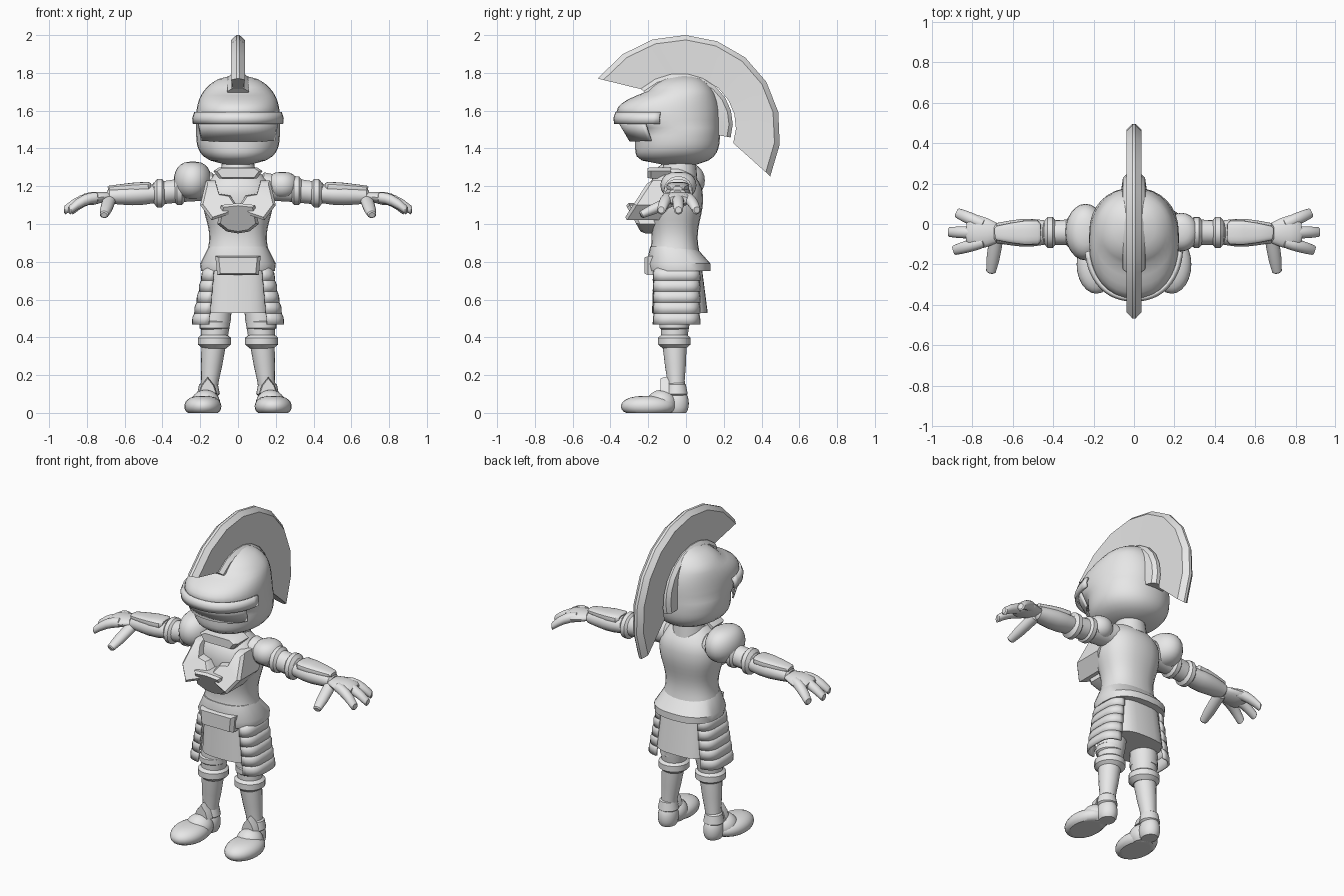
import bpy, bmesh
from math import sin, cos, pi, radians, copysign
from mathutils import Vector

cube = bpy.data.objects.get("Cube")
if cube:
    bpy.data.objects.remove(cube)

shade = 0.8
grey = bpy.data.materials.new("plain_grey")
grey.use_nodes = True
grey.diffuse_color = (shade, shade, shade, 1)
shader = grey.node_tree.nodes["Principled BSDF"]
shader.inputs["Base Color"].default_value = grey.diffuse_color
X, Y, Z = Vector((1, 0, 0)), Vector((0, 1, 0)), Vector((0, 0, 1))
parts = []


def lerp(start, end, t):
    return start + (end - start) * t


def skin(name, rows, mirror=False, closed=True, thickness=0):
    """Join rows of points into a surface, capped when closed."""
    bm = bmesh.new()
    rings = [[bm.verts.new(point) for point in row] for row in rows]
    count = len(rings[0])
    for lower, upper in zip(rings, rings[1:]):
        for i in range(count if closed else count - 1):
            j = (i + 1) % count
            bm.faces.new((lower[i], lower[j], upper[j], upper[i]))
    if closed:
        bm.faces.new(rings[0])
        bm.faces.new(rings[-1])
    bmesh.ops.recalc_face_normals(bm, faces=bm.faces)
    mesh = bpy.data.meshes.new(name)
    bm.to_mesh(mesh)
    bm.free()
    mesh.materials.append(grey)
    part = bpy.data.objects.new(name, mesh)
    bpy.context.collection.objects.link(part)
    if thickness:
        solid = part.modifiers.new("thickness", 'SOLIDIFY')
        solid.thickness = thickness
        solid.offset = 0
    if mirror:
        part.modifiers.new("mirror", 'MIRROR')
    parts.append(part)


def ring(centre, side, up, power=1, steps=24, arc=None):
    """Superellipse around a centre, or an arc of one given in degrees."""
    start, end = arc or (0, 360)
    points = []
    for i in range(steps + 1 if arc else steps):
        angle = radians(lerp(start, end, i / steps))
        c, s = cos(angle), sin(angle)
        points.append(centre + side * copysign(abs(c) ** power, c)
                      + up * copysign(abs(s) ** power, s))
    return points


def body(name, rows, x=0, mirror=False, thickness=0, **shape):
    """Stack of level rings; rows are (height, half width, front, back)."""
    rings = [ring(Vector((x, (front + back) / 2, z)), X * width, Y * (back - front) / 2, **shape)
             for z, width, front, back in rows]
    skin(name, rings, mirror, "arc" not in shape, thickness)


def limb(name, start, end, radii, flat=1, sag=0, power=1):
    """Mirrored round-ended tube with evenly spaced radii."""
    start, end = Vector(start), Vector(end)
    along = (end - start).normalized()
    side = along.cross(Y if abs(along.z) > abs(along.x) + abs(along.y) else Z).normalized()
    up = side.cross(along)
    last = len(radii) - 1
    stations = [(lerp(start, end, i / last) - Z * sag * (i / last) ** 2, r)
                for i, r in enumerate(radii)]
    stations.insert(0, (start - along * radii[0] / 4, radii[0] * 0.7))
    stations.append((stations[-1][0] + along * radii[-1] / 4, radii[-1] * 0.7))
    skin(name, [ring(c, side * r, up * r * flat, power, steps=18) for c, r in stations], mirror=True)


def roll(name, at, axis, radius, width):
    """Padded band around a limb."""
    at = Vector(at)
    limb(name, at - axis * width / 2, at + axis * width / 2, (radius, radius))


def ball(name, at, size, mirror=False, power=1, layers=12):
    """Ellipsoid, flattened where it meets the ground."""
    at, rows = Vector(at), []
    for i in range(layers + 1):
        tilt = lerp(-1.5, 1.5, i / layers)
        spread = cos(tilt) ** power
        row = ring(at + Z * size[2] * sin(tilt), X * size[0] * spread, Y * size[1] * spread)
        rows.append([(p.x, p.y, max(p.z, 0)) for p in row])
    skin(name, rows, mirror)


def plate(name, half, back, front, level=0, lean=0, mirror=False):
    """Bevelled armour plate from half an x-z outline, its face leaning back."""
    outline = half if mirror else half + [(-x, z) for x, z in reversed(half) if x]
    middle = sum((Vector(p) for p in outline), Vector((0, 0))) / len(outline)
    rows = []
    for depth, scale in ((back, 1), (front + 0.02, 1), (front, 0.85)):
        points = [middle.lerp(Vector(p), scale) for p in outline]
        rows.append([(p.x, depth + lean * (p.y - level), p.y) for p in points])
    skin(name, rows, mirror)


# Helmet: domed skull with a visor bulging forward at brow height
dome, middle, height, layers = [], 1.55, 0.24, 22
for i in range(layers + 1):
    t = lerp(-0.98, 0.995, i / layers)
    swell = (1 - abs(t) ** (2.5 if t > 0 else 5)) ** 0.5
    jaw = swell if t > 0 else (1 - abs(t) ** 12) ** 0.5
    visor = max(0, 1 - ((t - 0.2) / 0.42) ** 2) * 0.12
    reach = jaw * (0.25 if t > 0 else 0.27) + visor
    dome.append((middle + height * t, swell * 0.222, -reach, swell * 0.18))
body("helmet", dome, power=0.92, steps=32)
body("visor_brow", [(middle + lift, 0.24 - abs(lift) / 3, abs(lift) / 3 - 0.38, 0.18)
                    for lift in (-0.02, 0.01, 0.04)],
     power=0.9, arc=(187, 353), thickness=0.015)
body("visor_face", [(middle, 0.23, -0.36, 0.16), (1.44, 0.21, -0.295, 0.12)],
     power=0.9, arc=(205, 335), thickness=0.01)

# Crest: faceted blade and its base swept around the skull
crest, base, segments = [], [], 9
hub = Z * 1.5
for i in range(segments + 1):
    t = i / segments

    def ray(start, end):
        angle = radians(lerp(start, end, t))
        return Y * cos(angle) + Z * sin(angle)

    tip = ray(150, -29) * (0.49 + 0.05 * (1 - t) ** 4 + 0.02 * t ** 4)
    root = ray(136, -16) * lerp(0.3, 0.26, t)
    half = [(root, 0.028), (root.lerp(tip, 0.88), 0.036), (tip, 0.008)]
    crest.append([hub + p - X * w for p, w in half] + [hub + p + X * w for p, w in half[::-1]])
    out, top = ray(138, -10), lerp(0.322, 0.24, t)
    half = [(out * (top - 0.09), 0.065), (out * (top - 0.02), 0.055), (out * top, 0.035)]
    base.append([hub + p - X * w for p, w in half] + [hub + p + X * w for p, w in half[::-1]])
skin("crest", crest)
skin("crest_base", base)

# Torso: chest and waist follow one wave, tapering to the neck
body("neck", [(1.24, 0.1, -0.14, 0.06), (1.35, 0.08, -0.11, 0.05)])
trunk, layers = [], 14
for i in range(layers + 1):
    z = lerp(0.82, 1.29, i / layers)
    taper = 1 - 0.4 * (max(0, z - 1.18) / 0.11) ** 2
    width = (0.17 + 0.018 * sin(pi * (z - 1.03) / 0.2)) * taper
    trunk.append((z, width, -0.06 - width * 0.8, width * 0.8 - 0.06))
body("torso", trunk, power=0.85)
plate("collar_plate", [(0.1, 1.3), (0.13, 1.28), (0.1, 1.24)], back=-0.08, front=-0.205)
plate("breast_plate", [(0, 1.09), (0.04, 1.15), (0.1, 1.16), (0.12, 1.23), (0.17, 1.23),
                       (0.2, 1.1), (0.14, 1.02), (0.05, 1.05)],
      back=-0.1, front=-0.3, level=1.07, lean=0.65, mirror=True)
plate("belly_plate", [(0, 1.11), (0.09, 1.1), (0.11, 1), (0.06, 0.96), (0, 0.95)],
      back=-0.15, front=-0.285, level=1.04, lean=-0.55)

# Belt and skirt
body("belt", [(0.88, 0.155, -0.19, 0.05), (0.79, 0.2, -0.21, 0.13),
              (0.75, 0.195, -0.2, 0.13), (0.75, 0.15, -0.16, 0.09)], power=0.8)
plate("belt_buckle", [(0.12, 0.83), (0.11, 0.73)], back=-0.15, front=-0.22)
body("skirt", [(0.8, 0.155, -0.17, 0.08), (0.53, 0.17, -0.18, 0.115)], power=0.65, steps=28)
for i in range(5):
    top, width = 0.765 - 0.058 * i, 0.095 + 0.012 * i
    body(f"thigh_slat_{i + 1}",
         [(top - drop, width + flare, -0.165 - flare / 2, 0.065 + flare / 2)
          for drop, flare in ((0, 0), (0.03, 0.013), (0.065, 0.015))],
         x=0.08, mirror=True, thickness=0.012, power=0.55, arc=(-76, 76), steps=14)

# Legs with padded knees
knee, ankle = Vector((0.125, -0.062, 0.4)), Vector((0.156, -0.05, 0.1))
limb("thigh", (0.11, -0.05, 0.6), knee, (0.08, 0.08, 0.07))
roll("upper_knee_roll", knee + Z * 0.065, Z, radius=0.08, width=0.03)
roll("lower_knee_roll", knee - Z * 0.02, Z, radius=0.088, width=0.035)
limb("calf", knee, ankle, (0.068, 0.062, 0.056, 0.047, 0.045))

# Boots
ball("boot_heel", ankle - Z * 0.05, (0.056, 0.065, 0.08), mirror=True, power=0.8)
ball("boot_toe", (0.186, -0.2, 0.035), (0.098, 0.145, 0.055), mirror=True, power=0.7)
ball("boot_instep", (0.172, -0.13, 0.05), (0.078, 0.08, 0.072), mirror=True)
limb("boot_cuff", ankle, ankle + Z * 0.05, (0.06, 0.05))
plate("boot_tongue", [(0.11, 0.1), (0.125, 0.145), (0.16, 0.19), (0.195, 0.145), (0.21, 0.1)],
      back=-0.09, front=-0.135, mirror=True)

# Arms with padded rolls
shoulder, elbow = Vector((0.13, -0.04, 1.2)), Vector((0.44, -0.042, 1.16))
wrist = Vector((0.68, -0.045, 1.148))
limb("upper_arm", shoulder, elbow, (0.075, 0.064, 0.06))
for name, along in (("upper_arm_roll", 0.58), ("elbow_roll", 0.92)):
    roll(name, shoulder.lerp(elbow, along), X, radius=0.077, width=0.025)
limb("forearm", elbow, wrist, (0.06, 0.068, 0.068, 0.06, 0.05), flat=0.82)
lift = Z * 0.04
limb("forearm_plate", elbow.lerp(wrist, 0.15) + lift, wrist + lift,
     (0.06, 0.06, 0.05, 0.036), flat=0.42, power=0.7)

# Shoulder guards, the right one larger
ball("right_shoulder_guard", (-0.24, -0.04, 1.23), (0.1, 0.14, 0.1), power=0.7)
ball("left_shoulder_guard", (0.235, -0.04, 1.205), (0.085, 0.095, 0.07), power=0.7)

# Hands
limb("palm", wrist, (0.81, -0.04, 1.13), (0.05, 0.07, 0.083, 0.075), flat=0.42)
for name, root, tip, reach in (("outer", 0, 0.055, 0.875), ("middle", -0.043, -0.04, 0.915),
                               ("inner", -0.09, -0.13, 0.89)):
    limb(name + "_finger", (0.75, root, 1.14), (reach, tip, 1.135),
         (0.028, 0.03, 0.03, 0.028, 0.024), sag=0.06)
limb("thumb", (0.68, -0.06, 1.13), (0.708, -0.235, 1.05), (0.035, 0.034, 0.032, 0.024), flat=0.85)

# Smooth shading that keeps hard edges
bpy.ops.object.select_all(action='DESELECT')
for part in parts:
    part.select_set(True)
bpy.context.view_layer.objects.active = parts[0]
bpy.ops.object.shade_smooth_by_angle(angle=radians(35))
